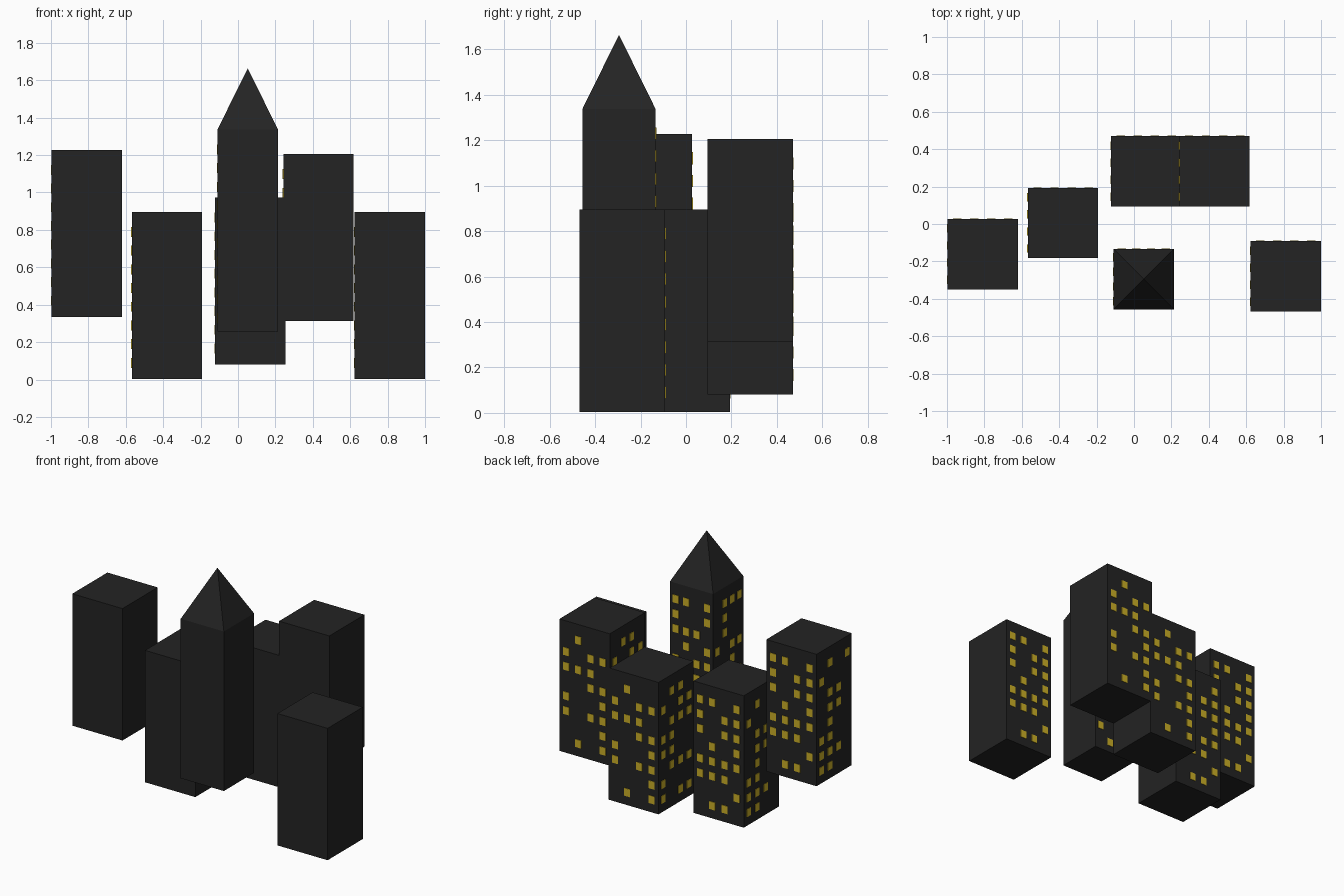
import bpy, bmesh, random
from mathutils import Matrix, Vector

if "Cube" in bpy.data.objects:
    bpy.data.objects.remove(bpy.data.objects["Cube"])

random.seed(4)


def material(name, rgb):
    m = bpy.data.materials.new(name)
    m.diffuse_color = (*rgb, 1)
    m.use_nodes = True
    m.node_tree.nodes["Principled BSDF"].inputs["Base Color"].default_value = m.diffuse_color
    return m


WALL = material("dark wall", (0.017, 0.017, 0.017))
LIGHT = material("window yellow", (0.60, 0.43, 0.02))


def box(bm, center, size):
    bmesh.ops.create_cube(bm, size=1, matrix=Matrix.Translation(center)
                          @ Matrix.Diagonal((*size, 1)))


def finish(bm, name, mat):
    bmesh.ops.recalc_face_normals(bm, faces=bm.faces)
    me = bpy.data.meshes.new(name)
    bm.to_mesh(me)
    bm.free()
    me.materials.append(mat)
    bpy.context.collection.objects.link(bpy.data.objects.new(name, me))


# Lit windows, top row first, columns left to right seen from outside
BACK_1 = "1101 1011 1011 0101 1111 1110 0001 0110".split()
BACK_2 = "0100 1011 1110 0011 1001 1011 0001 0101".split()
BACK_T = "1101 1001 1110 0101 1011 0110 1101 0101 1010 0100".split()


def scatter(rows):
    return ["".join(random.choice("01") for _ in range(4)) for _ in range(rows)]


SIDE_1, SIDE_2, SIDE_T = scatter(8), scatter(8), scatter(10)


def building(name, x, y, z, w, h, back, side, spire=0):
    # Block with an optional pyramid roof
    bm = bmesh.new()
    box(bm, (x, y, z + h / 2), (w, w, h))
    if spire:
        top = max(bm.faces, key=lambda f: f.calc_center_median().z)
        apex = bmesh.ops.poke(bm, faces=[top])["verts"][0]
        apex.co.z += spire
    finish(bm, name, WALL)

    # Window plates on the back (+y) and left (-x) walls
    bm = bmesh.new()
    t = 0.006
    for pattern, on_back in ((back, True), (side, False)):
        for r, row in enumerate(pattern):
            for c, lit in enumerate(row):
                if lit == "0":
                    continue
                off = w / 2 - (c + 0.5) * w * 0.97 / 4 - 0.005
                wz = z + h - 0.107 - 0.1 * r
                if on_back:
                    box(bm, (x + off, y + w / 2, wz), (0.045, t, 0.053))
                else:
                    box(bm, (x - w / 2, y + off, wz), (t, 0.045, 0.053))
    finish(bm, name + "_windows", LIGHT)


W, H = 0.376, 0.893
building("left_block", -0.809, -0.161, 0.335, W, H, BACK_1, SIDE_1)
building("mid_left_block", -0.38, 0.005, 0.003, W, H, BACK_1, SIDE_1)
building("right_block", 0.811, -0.28, 0.003, W, H, BACK_1, SIDE_1)
building("back_block", 0.065, 0.282, 0.08, W, H, BACK_2, SIDE_2)
building("back_right_block", 0.43, 0.282, 0.312, W, H, BACK_2, SIDE_2)
building("spire_tower", 0.052, -0.295, 0.257, 0.323, 1.08, BACK_T, SIDE_T, 0.327)
